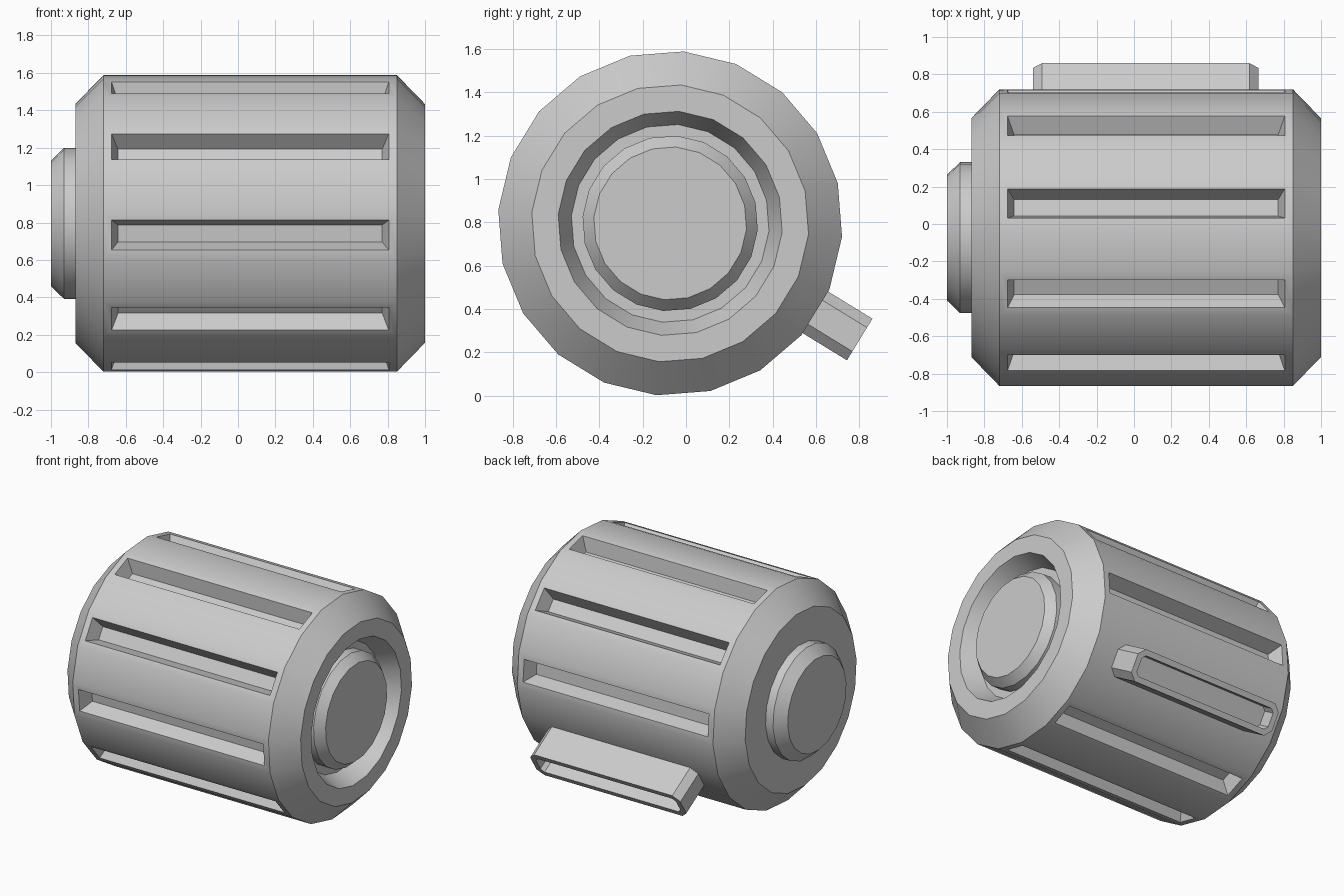
import bpy, bmesh
from math import cos, sin, pi, radians
from mathutils import Matrix, Vector

if "Cube" in bpy.data.objects:
    bpy.data.objects.remove(bpy.data.objects["Cube"])

SIDES = 20
START = radians(-4.5)
AXIS = Vector((0, -0.073, 0.795))
HANDLE_ANGLE = radians(-31.5)

grey = bpy.data.materials.new("plain grey")
grey.use_nodes = True
grey.diffuse_color = (0.6, 0.6, 0.6, 1)
grey.node_tree.nodes["Principled BSDF"].inputs["Base Color"].default_value = (0.6, 0.6, 0.6, 1)


def finish(name, bm):
    bmesh.ops.recalc_face_normals(bm, faces=bm.faces)
    mesh = bpy.data.meshes.new(name)
    bm.to_mesh(mesh)
    bm.free()
    mesh.materials.append(grey)
    obj = bpy.data.objects.new(name, mesh)
    bpy.context.collection.objects.link(obj)
    bpy.ops.object.select_all(action='DESELECT')
    obj.select_set(True)
    bpy.context.view_layer.objects.active = obj
    bpy.ops.object.shade_smooth_by_angle(angle=radians(30))
    return obj


def lathe(profile):
    """Turn (x, radius) points about the long axis and cap both ends."""
    bm = bmesh.new()
    rings = []
    for x, r in profile:
        angles = [START + 2 * pi * i / SIDES for i in range(SIDES)]
        rings.append([bm.verts.new(AXIS + Vector((x, r * cos(a), r * sin(a)))) for a in angles])
    for a, b in zip(rings, rings[1:]):
        for i in range(SIDES):
            j = (i + 1) % SIDES
            bm.faces.new((a[i], a[j], b[j], b[i]))
    bm.faces.new(rings[0])
    bm.faces.new(rings[-1])
    bmesh.ops.recalc_face_normals(bm, faces=bm.faces)
    return bm


# Drum body with chamfered rims and a recessed end
bm = lathe([(-0.87, 0.64), (-0.72, 0.795), (0.85, 0.795), (1.0, 0.64),
            (1.0, 0.518), (0.87, 0.457)])

# Sunken tapered slots on every other side, leaving the handle side plain
outward = Vector((0, cos(HANDLE_ANGLE), sin(HANDLE_ANGLE)))
side_faces = []
for k in range(1, SIDES // 2):
    a = HANDLE_ANGLE + k * radians(36)
    d = Vector((0, cos(a), sin(a)))
    side_faces.append(max(bm.faces, key=lambda f: f.normal.dot(d)))
bmesh.ops.inset_individual(bm, faces=side_faces, thickness=0.044, use_even_offset=True)
bmesh.ops.inset_individual(bm, faces=side_faces, thickness=0.035, depth=-0.1, use_even_offset=True)
finish("drum_body", bm)

# Round bosses at both ends
finish("outer_boss", lathe([(-0.85, 0.405), (-0.93, 0.405), (-1.0, 0.337)]))
finish("recessed_boss", lathe([(0.86, 0.405), (0.94, 0.405), (1.0, 0.353)]))

# Handle: block with cut corners and a hollowed outer face
bm = bmesh.new()
bmesh.ops.create_cube(bm, size=1, matrix=Matrix.Diagonal((1.205, 0.225, 0.285, 1)))
uprights = [e for e in bm.edges if abs(e.verts[0].co.z - e.verts[1].co.z) > 0.1]
bmesh.ops.bevel(bm, geom=uprights, offset=0.048, segments=1, affect='EDGES')
bm.normal_update()
top = [max(bm.faces, key=lambda f: f.calc_center_median().z)]
bmesh.ops.inset_individual(bm, faces=top, thickness=0.04, use_even_offset=True)
bmesh.ops.inset_individual(bm, faces=top, thickness=0.0, depth=-0.1, use_even_offset=True)
turn = Matrix.Rotation(HANDLE_ANGLE - pi / 2, 4, 'X')
spot = AXIS + outward * 0.8825 + Vector((0.0625, 0, 0))
bmesh.ops.transform(bm, matrix=Matrix.Translation(spot) @ turn, verts=bm.verts)
finish("handle", bm)
